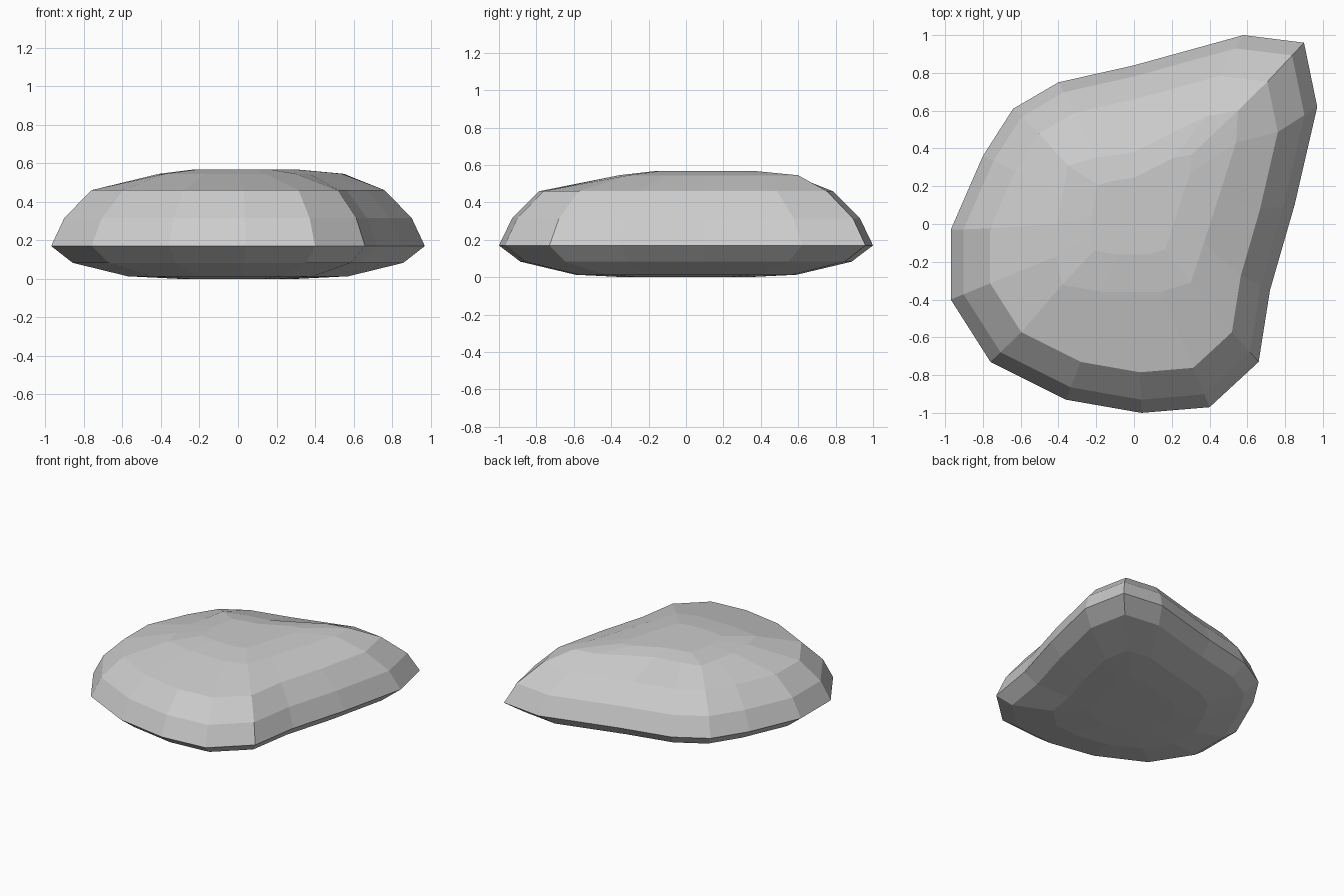
import bpy, bmesh

if "Cube" in bpy.data.objects:
    bpy.data.objects.remove(bpy.data.objects["Cube"])

# Widest outline of the pebble (at z = 0.17), counter-clockwise from the front
OUTLINE = [(0.04, -1.0), (0.40, -0.97), (0.66, -0.73), (0.72, -0.35),
           (0.85, 0.10), (0.97, 0.62), (0.90, 0.96), (0.58, 1.0),
           (0.0, 0.84), (-0.40, 0.75), (-0.64, 0.61), (-0.80, 0.36),
           (-0.97, -0.03), (-0.97, -0.40), (-0.76, -0.73), (-0.36, -0.93)]

# Edge of the gently domed top (at z = 0.54)
CROWN = [(0.0, -0.36), (0.14, -0.36), (0.30, -0.31), (0.37, -0.10),
         (0.45, 0.15), (0.54, 0.43), (0.55, 0.60), (0.38, 0.57),
         (0.0, 0.38), (-0.20, 0.35), (-0.35, 0.31), (-0.38, 0.15),
         (-0.41, 0.0), (-0.41, -0.17), (-0.38, -0.32), (-0.17, -0.36)]


def scaled(points, s, cx=0.0, cy=0.0):
    return [(cx + (x - cx) * s, cy + (y - cy) * s) for x, y in points]


# Stacked cross-sections from the underside to the top
sections = [(scaled(OUTLINE, 0.32), 0.0),
            (scaled(OUTLINE, 0.59), 0.013),
            (scaled(OUTLINE, 0.885), 0.083),
            (OUTLINE, 0.17),
            (scaled(OUTLINE, 0.93), 0.315),
            (scaled(OUTLINE, 0.785), 0.46),
            (CROWN, 0.545),
            (scaled(CROWN, 0.55, 0.0, 0.08), 0.568)]

# Pebble body: bridge neighbouring sections, cap both ends
bm = bmesh.new()
rings = [[bm.verts.new((x, y, z)) for x, y in pts] for pts, z in sections]
n = len(OUTLINE)
for low, high in zip(rings, rings[1:]):
    for i in range(n):
        j = (i + 1) % n
        bm.faces.new((low[i], low[j], high[j], high[i]))
bm.faces.new(rings[0][::-1])
bm.faces.new(rings[-1])
bmesh.ops.recalc_face_normals(bm, faces=bm.faces)

mesh = bpy.data.meshes.new("pebble")
bm.to_mesh(mesh)
bm.free()
pebble = bpy.data.objects.new("pebble", mesh)
bpy.context.collection.objects.link(pebble)
